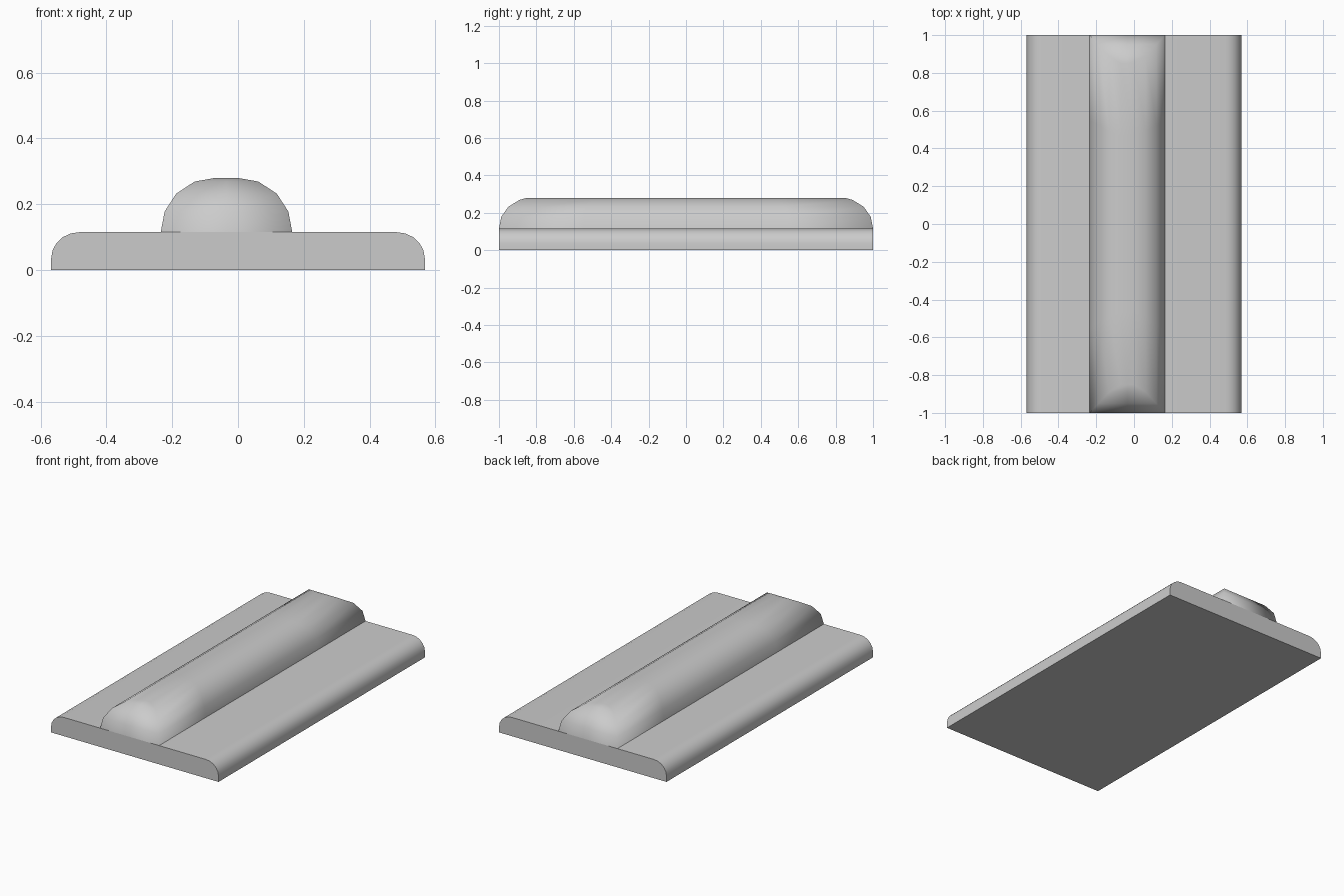
import bpy, math

if "Cube" in bpy.data.objects:
    bpy.data.objects.remove(bpy.data.objects["Cube"])


def make_object(name, verts, faces):
    mesh = bpy.data.meshes.new(name)
    mesh.from_pydata(verts, [], faces)
    mesh.update()
    obj = bpy.data.objects.new(name, mesh)
    bpy.context.collection.objects.link(obj)
    bpy.ops.object.select_all(action='DESELECT')
    obj.select_set(True)
    bpy.context.view_layer.objects.active = obj
    return obj


# Base plate: profile with rounded upper edges, extruded along y
half = [(0.568, 0.0)]
for i in range(6):
    a = math.radians(90 * i / 5)
    half.append((0.483 + 0.085 * math.cos(a), 0.035 + 0.08 * math.sin(a)))
profile = half + [(-x, z) for x, z in reversed(half)]
n = len(profile)
verts = [(x, y, z) for y in (-1, 1) for x, z in profile]
faces = [tuple(range(n)), tuple(reversed(range(n, 2 * n)))]
faces += [(i, i + n, (i + 1) % n + n, (i + 1) % n) for i in range(n)]
make_object("base_plate", verts, faces)
bpy.ops.object.shade_smooth_by_angle(angle=math.radians(35))

# Raised pillow ridge: stacked rectangular rings (half width, half length, height)
CENTRE_X = -0.035
levels = [(0.2, 1.0, 0.115), (0.188, 0.988, 0.178), (0.153, 0.95, 0.232),
          (0.097, 0.89, 0.269), (0.035, 0.85, 0.28)]
# Outline of each ring, with extra points along the sides and ends
outline = [(-1, -1), (0, -1), (1, -1), (1, -0.55), (1, 0.55),
           (1, 1), (0, 1), (-1, 1), (-1, 0.55), (-1, -0.55)]
verts, faces = [], []
n = len(outline)
for w, l, z in levels:
    verts += [(CENTRE_X + w * u, l * v, z) for u, v in outline]
for k in range(len(levels) - 1):
    for i in range(n):
        j = (i + 1) % n
        faces.append((k * n + i, k * n + j, (k + 1) * n + j, (k + 1) * n + i))
t = (len(levels) - 1) * n
faces += [tuple(t + i for i in f) for f in
          ((0, 1, 2, 3, 9), (9, 3, 4, 8), (8, 4, 5, 6, 7))]
make_object("raised_ridge", verts, faces)
bpy.ops.object.shade_smooth()
